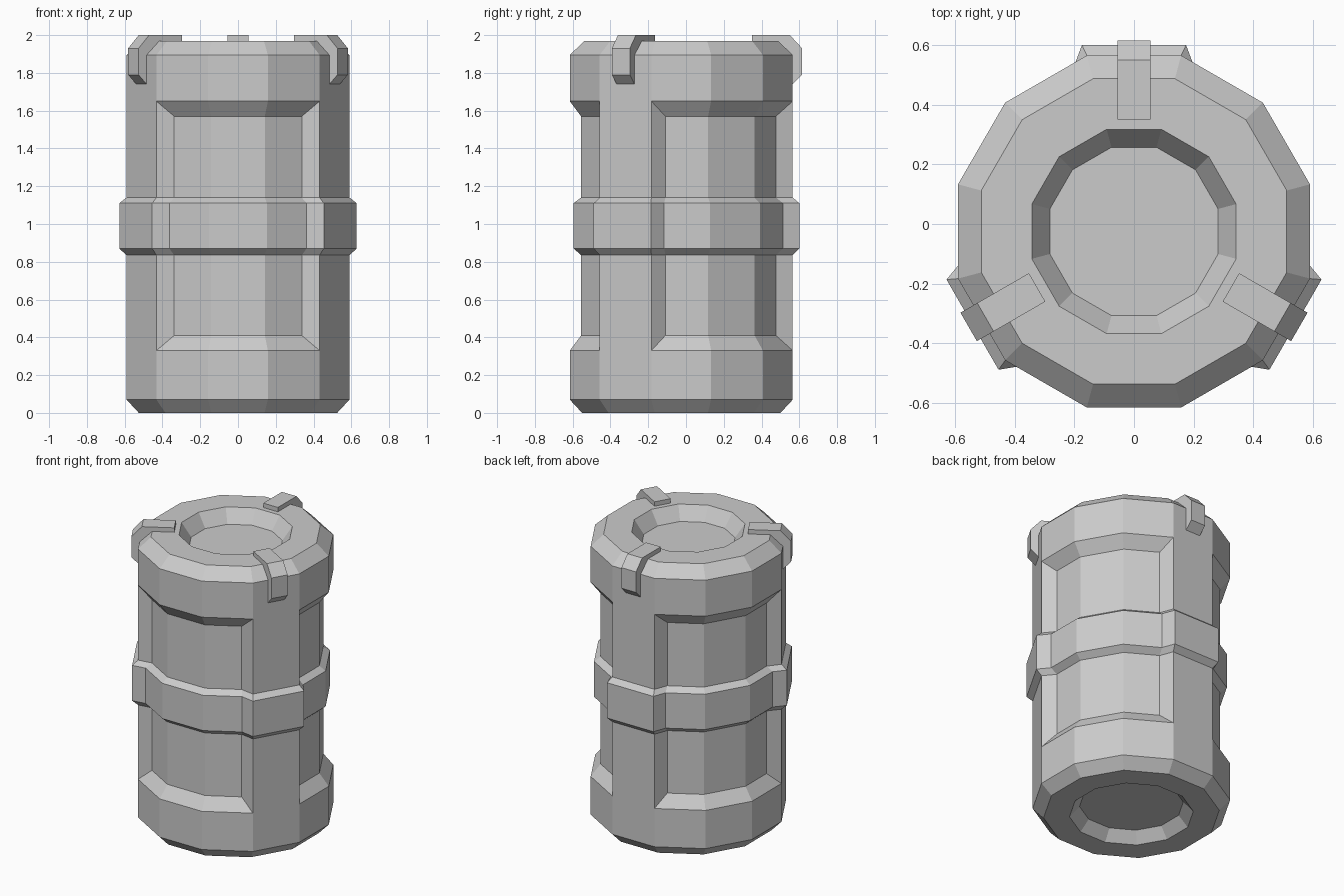
import bpy, bmesh
from math import sin, cos, radians

cube = bpy.data.objects.get("Cube")
if cube:
    bpy.data.objects.remove(cube, do_unlink=True)

AXIS_Y = -0.025          # centre line of the canister
PILLARS = (90, 210, 330)  # directions of the three raised pillars

grey = bpy.data.materials.new("plain grey")
grey.use_nodes = True
grey.diffuse_color = (0.6, 0.6, 0.6, 1)
grey.node_tree.nodes["Principled BSDF"].inputs["Base Color"].default_value = (0.6, 0.6, 0.6, 1)


def section(pillar, floor=None, edge=15, foot=21):
    """Outline by distance to the flats; floor gives the depth of the side panels."""
    r = pillar / cos(radians(edge))
    if floor is None:    # plain twelve-sided outline, panel corners merged
        local = [(-15, r), (-15, r), (15, r), (15, r), (45, r), (75, r)]
    else:
        corner = floor / cos(radians(30 - foot))
        bend = floor / cos(radians(15))
        local = [(-foot, corner), (-edge, r), (edge, r), (foot, corner), (45, bend), (75, bend)]
    return [(d * cos(radians(p + a)), d * sin(radians(p + a)) + AXIS_Y)
            for p in PILLARS for a, d in local]


def finish(name, bm):
    bmesh.ops.remove_doubles(bm, verts=bm.verts, dist=0.0005)
    bmesh.ops.recalc_face_normals(bm, faces=bm.faces)
    mesh = bpy.data.meshes.new(name)
    bm.to_mesh(mesh)
    bm.free()
    mesh.materials.append(grey)
    bpy.context.collection.objects.link(bpy.data.objects.new(name, mesh))


def loft(name, rings, cap_first=False, cap_last=False):
    """Skin a stack of (outline, height) rings."""
    bm = bmesh.new()
    loops = [[bm.verts.new((x, y, z)) for x, y in outline] for outline, z in rings]
    for low, high in zip(loops, loops[1:]):
        for i in range(len(low)):
            j = (i + 1) % len(low)
            bm.faces.new((low[i], low[j], high[j], high[i]))
    if cap_first:
        bm.faces.new(loops[0][::-1])
    if cap_last:
        bm.faces.new(loops[-1])
    finish(name, bm)


full = section(0.59)
recess = section(0.59, 0.53)
band = section(0.625, 0.57, edge=15.6)

# Body with hollow base and three recessed panels
loft("canister_body", [
    (section(0.31), 0.07), (section(0.37), 0), (section(0.525), 0), (full, 0.07),
    (full, 0.33), (recess, 0.41), (recess, 1.57), (full, 1.65), (full, 1.73),
], cap_first=True)

# Belt that follows the pillars and panels
loft("middle_band", [(recess, 0.835), (band, 0.87), (band, 1.11), (recess, 1.14)])

# Lid with chamfered rim and round dish
loft("lid", [
    (full, 1.73), (full, 1.895), (section(0.512), 1.97),
    (section(0.3425), 1.97), (section(0.282), 1.88),
], cap_last=True)

# Clips hooked over the rim, one above each pillar
CLIP = [(0.375, 2), (0.575, 2), (0.64, 1.93), (0.64, 1.79), (0.585, 1.735),
        (0.585, 1.89), (0.51, 1.965), (0.375, 1.965)]
for name, angle in zip(("back_clip", "right_clip", "left_clip"), PILLARS):
    c, s = cos(radians(angle)), sin(radians(angle))
    bm = bmesh.new()
    sides = [[bm.verts.new((r * c - t * s, r * s + t * c + AXIS_Y, z)) for r, z in CLIP]
             for t in (-0.055, 0.055)]
    for i in range(len(CLIP)):
        j = (i + 1) % len(CLIP)
        bm.faces.new((sides[0][i], sides[0][j], sides[1][j], sides[1][i]))
    for side in sides:
        bm.faces.new(side)
    finish(name, bm)
